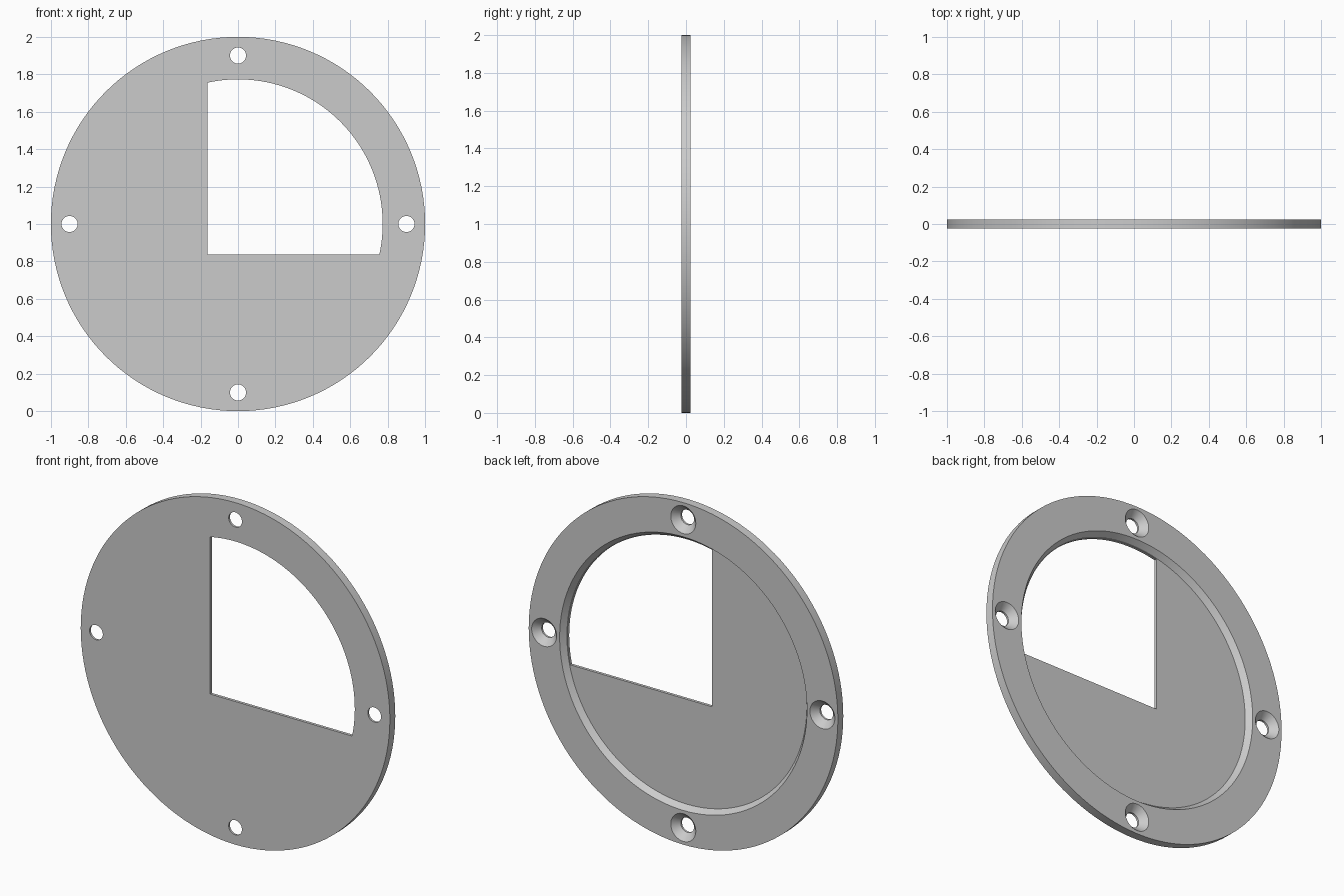
import bpy, bmesh
from math import sin, cos, pi, asin

cube = bpy.data.objects.get("Cube")
if cube:
    bpy.data.objects.remove(cube, do_unlink=True)

HALF = 0.025          # half of the plate thickness
FLOOR = -0.008        # depth of the recess floor
WINDOW_R = 0.773      # radius of the window's curved side
WINDOW_EDGE = -0.163  # straight sides of the window

grey = bpy.data.materials.new("grey")
grey.use_nodes = True
grey.diffuse_color = (0.6, 0.6, 0.6, 1)
grey.node_tree.nodes["Principled BSDF"].inputs["Base Color"].default_value = (0.6, 0.6, 0.6, 1)


def loft(name, rings):
    """Join equal-length rings of points with quads and cap both ends."""
    bm = bmesh.new()
    loops = [[bm.verts.new(p) for p in ring] for ring in rings]
    for a, b in zip(loops, loops[1:]):
        for i in range(len(a)):
            j = (i + 1) % len(a)
            bm.faces.new((a[i], a[j], b[j], b[i]))
    bm.faces.new(loops[0])
    bm.faces.new(loops[-1])
    bmesh.ops.recalc_face_normals(bm, faces=bm.faces)
    mesh = bpy.data.meshes.new(name)
    bm.to_mesh(mesh)
    bm.free()
    mesh.materials.append(grey)
    obj = bpy.data.objects.new(name, mesh)
    bpy.context.collection.objects.link(obj)
    return obj


def circle(radius, y, cx=0, cz=1, sides=128):
    return [(cx + radius * cos(2 * pi * i / sides), y,
             cz + radius * sin(2 * pi * i / sides)) for i in range(sides)]


# Round plate with a tapered recess in its back
plate = loft("round_plate", [circle(1, -HALF), circle(1, HALF),
                             circle(0.8, HALF), circle(0.776, FLOOR)])

# Window: two straight sides and an arc
tilt = asin(-WINDOW_EDGE / WINDOW_R)
steps = 48
outline = [(WINDOW_EDGE, 1 + WINDOW_EDGE)]
for i in range(steps + 1):
    a = -tilt + (pi / 2 + 2 * tilt) * i / steps
    outline.append((WINDOW_R * cos(a), 1 + WINDOW_R * sin(a)))
cutters = [loft("window_cutter", [[(x, y, z) for x, z in outline] for y in (-0.1, 0.1)])]

# Four screw holes, countersunk from the back
for k in range(4):
    cx, cz = 0.9 * cos(k * pi / 2), 1 + 0.9 * sin(k * pi / 2)
    profile = [(0.043, -0.1), (0.043, -0.013), (0.081, HALF), (0.081, 0.1)]
    cutters.append(loft("screw_hole_cutter",
                        [circle(r, y, cx, cz, 48) for r, y in profile]))

bpy.ops.object.select_all(action='DESELECT')
bpy.context.view_layer.objects.active = plate
plate.select_set(True)
for cutter in cutters:
    cutter.hide_render = True
    mod = plate.modifiers.new("cut", 'BOOLEAN')
    mod.operation = 'DIFFERENCE'
    mod.solver = 'EXACT'
    mod.object = cutter
    bpy.ops.object.modifier_apply(modifier=mod.name)
    bpy.data.objects.remove(cutter, do_unlink=True)

bpy.ops.object.shade_smooth_by_angle(angle=pi / 6)
